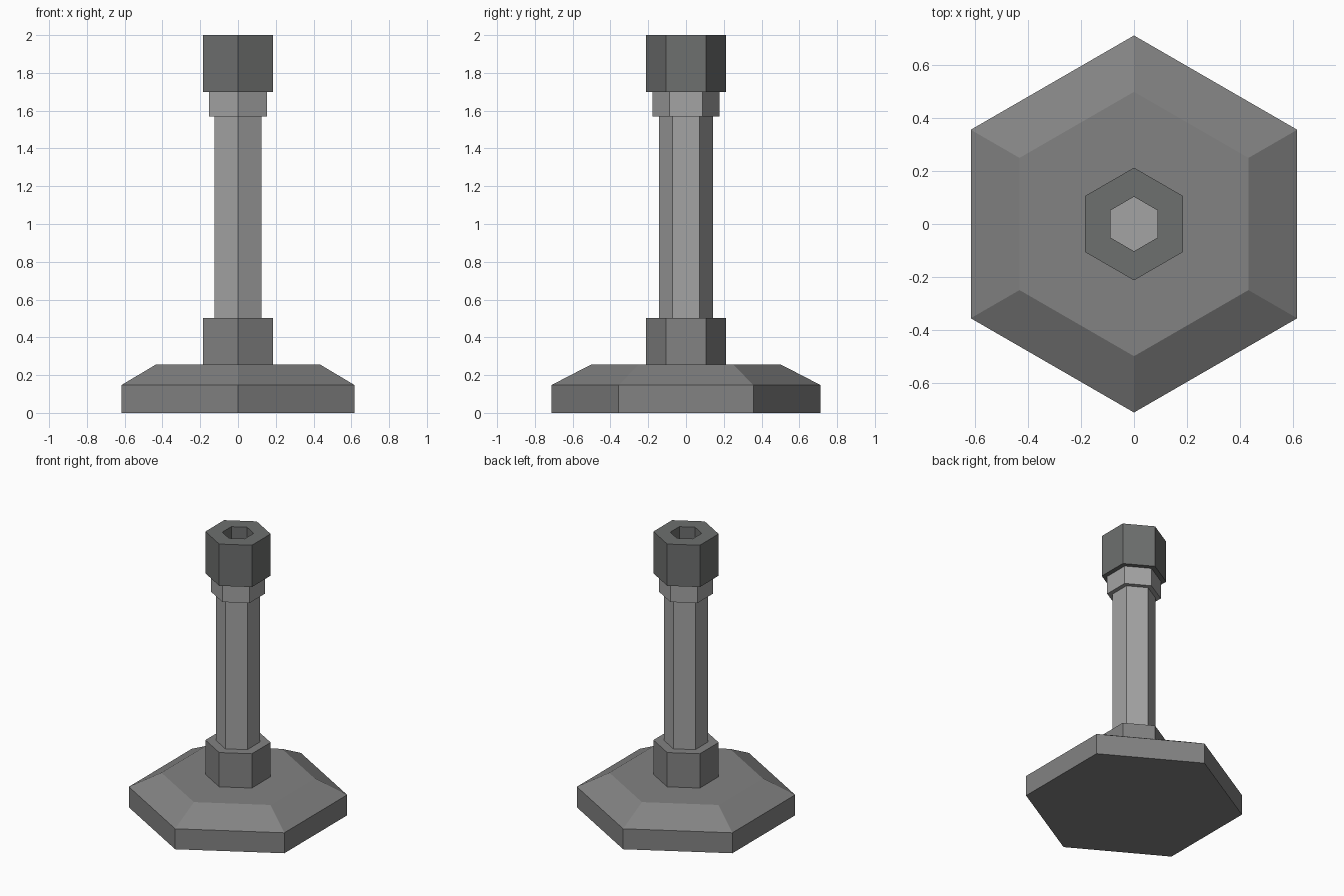
import bpy, bmesh
from math import sin, cos, pi

if "Cube" in bpy.data.objects:
    bpy.data.objects.remove(bpy.data.objects["Cube"])


def hex_part(name, profile, colour, bore=False):
    """Sweep a (radius, z) profile round a hexagon with corners on +y / -y.
    Open profiles get flat caps; a bored part is a closed loop."""
    bm = bmesh.new()
    rings = []
    for r, z in profile:
        angles = [pi / 2 + i * pi / 3 for i in range(6)]
        rings.append([bm.verts.new((r * cos(a), r * sin(a), z)) for a in angles])
    pairs = list(zip(rings, rings[1:]))
    if bore:
        pairs.append((rings[-1], rings[0]))
    else:
        bm.faces.new(rings[0])
        bm.faces.new(rings[-1])
    for lo, hi in pairs:
        for i in range(6):
            j = (i + 1) % 6
            bm.faces.new((lo[i], lo[j], hi[j], hi[i]))
    bmesh.ops.recalc_face_normals(bm, faces=bm.faces)
    mesh = bpy.data.meshes.new(name)
    bm.to_mesh(mesh)
    bm.free()
    mat = bpy.data.materials.new(name + "_grey")
    mat.diffuse_color = (*colour, 1)
    mat.use_nodes = True
    mat.node_tree.nodes["Principled BSDF"].inputs["Base Color"].default_value = mat.diffuse_color
    mesh.materials.append(mat)
    ob = bpy.data.objects.new(name, mesh)
    bpy.context.collection.objects.link(ob)
    return ob


# Bevelled foot with its raised socket collar
hex_part("base", [(0.713, 0), (0.713, 0.147), (0.5, 0.257), (0.213, 0.257), (0.213, 0.503)],
         (0.225, 0.225, 0.225))

# Shaft flaring into the upper collar, whose top is the floor of the head's bore
hex_part("shaft", [(0.143, 0.503), (0.143, 1.57), (0.177, 1.57), (0.177, 1.7)],
         (0.37, 0.37, 0.37))

# Hollow hexagonal head
hex_part("head", [(0.213, 1.7), (0.213, 2.0), (0.103, 2.0), (0.103, 1.7)],
         (0.155, 0.16, 0.158), bore=True)
